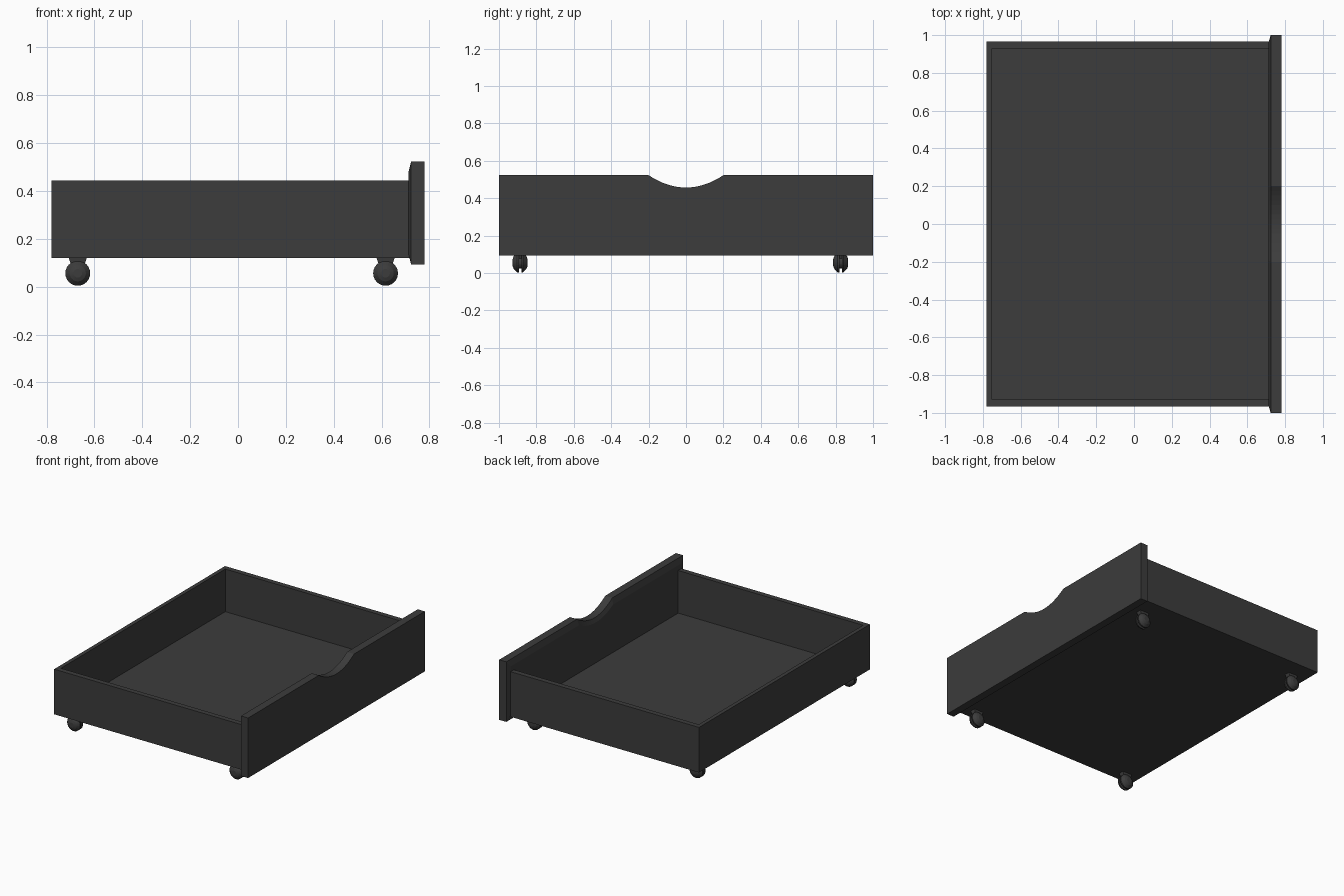
import bpy, bmesh, math
from mathutils import Matrix, Vector

cube = bpy.data.objects.get("Cube")
if cube:
    bpy.data.objects.remove(cube, do_unlink=True)

# Single charcoal finish
charcoal = bpy.data.materials.new("charcoal")
charcoal.use_nodes = True
COLOUR = (0.045, 0.045, 0.045, 1)
charcoal.diffuse_color = COLOUR
charcoal.node_tree.nodes["Principled BSDF"].inputs["Base Color"].default_value = COLOUR


def finish(name, bm):
    bmesh.ops.recalc_face_normals(bm, faces=bm.faces)
    mesh = bpy.data.meshes.new(name)
    bm.to_mesh(mesh)
    bm.free()
    mesh.materials.append(charcoal)
    obj = bpy.data.objects.new(name, mesh)
    bpy.context.collection.objects.link(obj)
    return obj


def board(name, low, high):
    low, high = Vector(low), Vector(high)
    bm = bmesh.new()
    bmesh.ops.create_cube(bm, size=1, matrix=Matrix.Translation((low + high) / 2)
                          @ Matrix.Diagonal((*(high - low), 1)))
    return finish(name, bm)


def loft(name, rings, capped=True):
    bm = bmesh.new()
    rows = [[bm.verts.new(p) for p in ring] for ring in rings]
    count = len(rows[0])
    for a, b in zip(rows, rows[1:]):
        for i in range(count):
            j = (i + 1) % count
            bm.faces.new((a[i], a[j], b[j], b[i]))
    if capped:
        bm.faces.new(rows[0])
        bm.faces.new(rows[-1])
    return finish(name, bm)


# Drawer box
X0, X1, Y, Z0, Z1 = -0.78, 0.718, 0.967, 0.12, 0.443
T = 0.028
board("floor", (X0, -Y, Z0), (X1, Y, 0.138))
board("end_wall", (X0, -Y, Z0), (X0 + T, Y, Z1))
board("front_wall", (X0 + T, -Y, Z0), (X1, -0.93, Z1))
board("back_wall", (X0 + T, 0.93, Z0), (X1, Y, Z1))

# Face panel with a scooped handle and a softened inner edge
BOTTOM, TOP, DIP, STEPS = 0.093, 0.523, 0.457, 16
outline = [(-1, BOTTOM), (1, BOTTOM), (1, TOP)]
for i in range(STEPS + 1):
    t = 1 - 2 * i / STEPS
    outline.append((0.2 * t, DIP + (TOP - DIP) * t * t))
outline.append((-1, TOP))
middle = (BOTTOM + TOP) / 2
loft("face_panel", [
    [(0.78, y, z) for y, z in outline],
    [(0.724, y, z) for y, z in outline],
    [(0.713, y * 0.965, middle + (z - middle) * 0.8) for y, z in outline],
])

# Casters: twin domed wheels around a narrow hub, hung from a tapered bracket
WHEEL = [(-0.04, 0.018), (-0.034, 0.034), (-0.016, 0.052), (-0.007, 0.052),
         (-0.007, 0.032), (0.007, 0.032), (0.007, 0.052), (0.016, 0.052),
         (0.034, 0.034), (0.04, 0.018)]
SIDES = 24
for side, x in (("right", -0.67), ("left", 0.617)):
    for end, y in (("front", -0.887), ("back", 0.827)):
        rings = []
        for dy, r in WHEEL:
            angles = [math.tau * k / SIDES for k in range(SIDES)]
            rings.append([(x + r * math.cos(a), y + dy, 0.056 + r * math.sin(a))
                          for a in angles])
        loft(f"{end}_{side}_wheel", rings)
        bracket = []
        for z, half_x, half_y in ((0.122, 0.038, 0.02), (0.06, 0.018, 0.012)):
            bracket.append([(x + sx * half_x, y + sy * half_y, z)
                            for sx, sy in ((-1, -1), (1, -1), (1, 1), (-1, 1))])
        loft(f"{end}_{side}_bracket", bracket)
